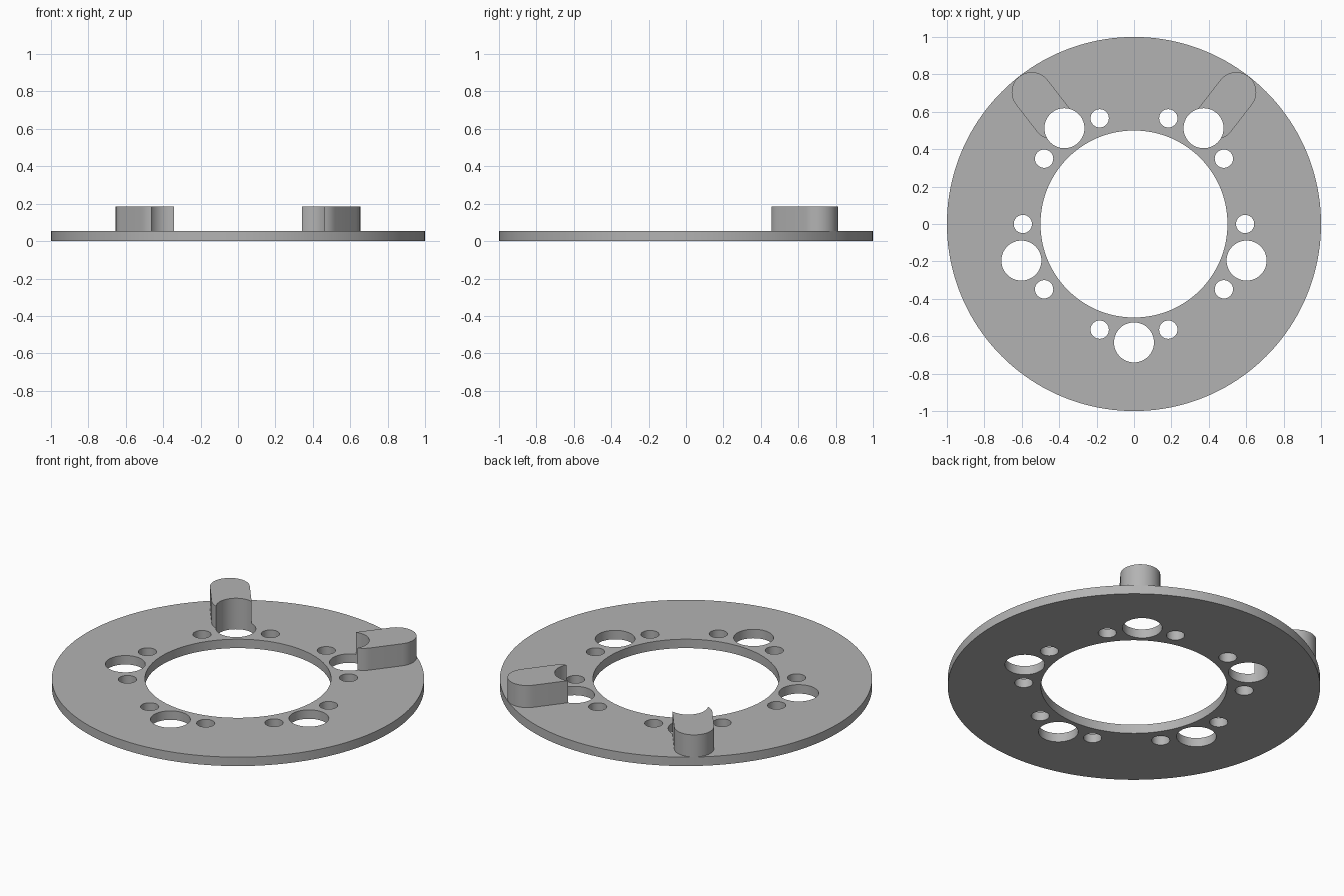
import bpy, bmesh
from math import cos, sin, pi, radians
from mathutils import Vector

default = bpy.data.objects.get("Cube")
if default:
    bpy.data.objects.remove(default, do_unlink=True)

PLATE_TOP, LUG_TOP = 0.053, 0.184
HOLE_R = 0.107

steel = bpy.data.materials.new("grey_steel")
steel.use_nodes = True
steel.diffuse_color = (0.45, 0.45, 0.45, 1)
steel.node_tree.nodes["Principled BSDF"].inputs["Base Color"].default_value = (0.45, 0.45, 0.45, 1)


def polar(radius, degrees):
    a = radians(degrees)
    return Vector((radius * cos(a), radius * sin(a)))


def arc(centre, radius, start, sweep, steps):
    return [centre + polar(radius, start + sweep * i / steps) for i in range(steps + 1)]


def circle(centre, radius, steps):
    return arc(centre, radius, 0, 360, steps)[:-1]


def prisms(name, outlines, bottom, top):
    """One object made of outlines extruded straight up."""
    bm = bmesh.new()
    for outline in outlines:
        base = bm.faces.new([bm.verts.new((p.x, p.y, bottom)) for p in outline])
        grown = bmesh.ops.extrude_face_region(bm, geom=[base], use_keep_orig=True)
        raised = [v for v in grown["geom"] if isinstance(v, bmesh.types.BMVert)]
        bmesh.ops.translate(bm, verts=raised, vec=(0, 0, top - bottom))
    bmesh.ops.recalc_face_normals(bm, faces=bm.faces)
    mesh = bpy.data.meshes.new(name)
    bm.to_mesh(mesh)
    bm.free()
    mesh.materials.append(steel)
    obj = bpy.data.objects.new(name, mesh)
    bpy.context.collection.objects.link(obj)
    return obj


# Hole pattern: central bore, five large holes, ten small holes
origin = Vector((0, 0))
holes = [circle(origin, 0.5, 128)]
holes += [circle(polar(0.633, -90 + 72 * i), HOLE_R, 48) for i in range(5)]
holes += [circle(polar(0.594, 36 * i), 0.049, 32) for i in range(10)]
cutter = prisms("hole_cutter", holes, -0.1, 0.3)
cutter.hide_render = True

# Flat ring plate
parts = [prisms("ring_plate", [circle(origin, 1, 160)], 0, PLATE_TOP)]

# Two rounded lugs, scooped at the inner end by the large holes
for name, angle in (("left_lug", 52.2), ("right_lug", 127.8)):
    outline = arc(polar(0.892, angle), HOLE_R, angle - 90, 180, 24)
    outline += arc(polar(0.708, angle), HOLE_R, angle + 90, 180, 24)
    parts.append(prisms(name, [outline], PLATE_TOP, LUG_TOP))

# Cut the holes and shade
for obj in parts:
    cut = obj.modifiers.new("holes", 'BOOLEAN')
    cut.operation = 'DIFFERENCE'
    cut.solver = 'EXACT'
    cut.object = cutter
    bpy.ops.object.select_all(action='DESELECT')
    obj.select_set(True)
    bpy.context.view_layer.objects.active = obj
    bpy.ops.object.modifier_apply(modifier=cut.name)
    bpy.ops.object.shade_smooth_by_angle(angle=radians(30))

bpy.data.objects.remove(cutter, do_unlink=True)
